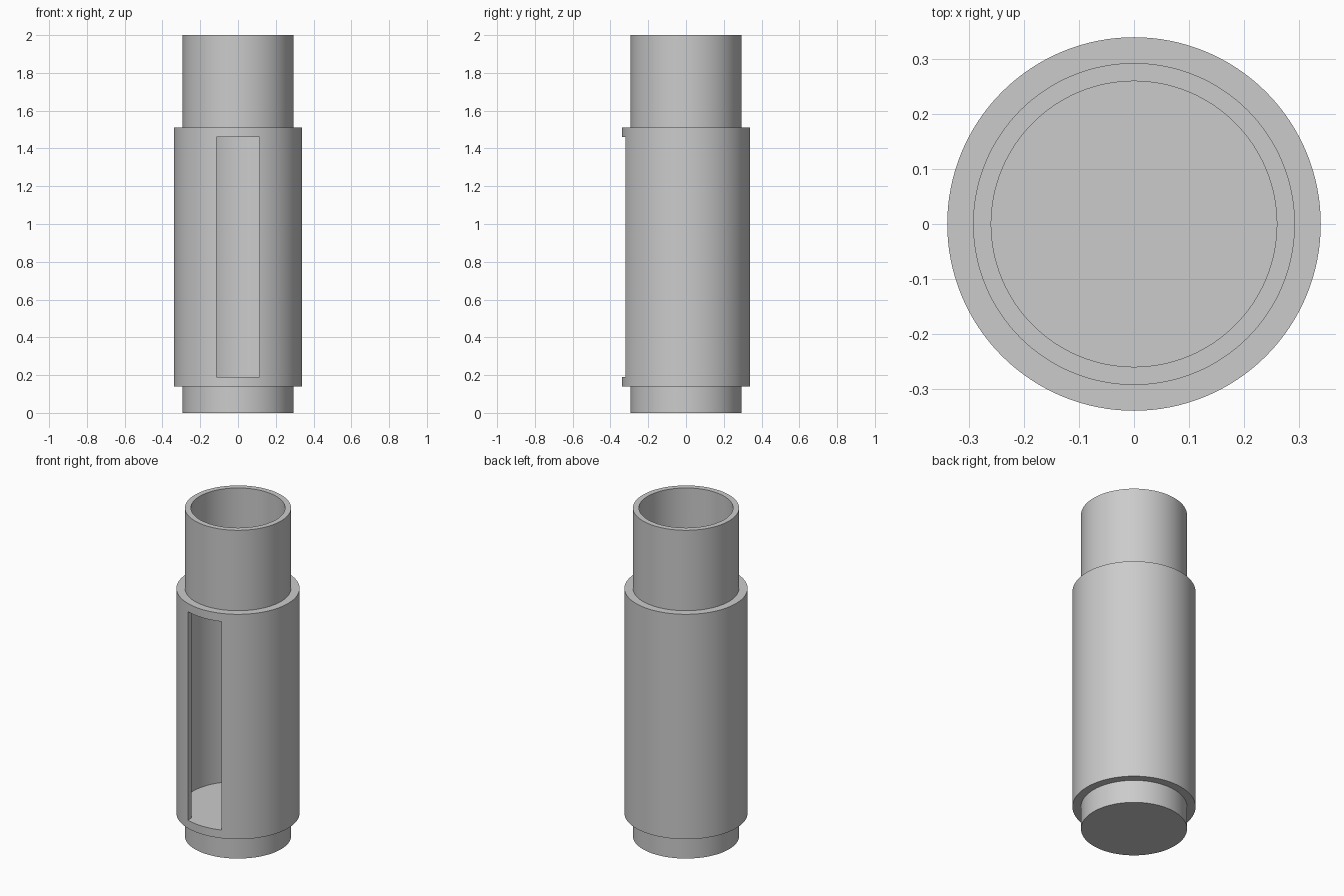
import bpy
import bmesh
import math

cube = bpy.data.objects.get("Cube")
if cube:
    bpy.data.objects.remove(cube)

SIDES = 128
OUTER, TUBE, BORE, CHAMBER = 0.34, 0.293, 0.26, 0.307
SLEEVE_LOW, SLEEVE_HIGH = 0.14, 1.51
FLOOR, CEILING, TOP = 0.19, 1.46, 2.0
WINDOW_WIDTH = 0.226

grey = bpy.data.materials.new("plain grey")
grey.use_nodes = True
colour = (0.6, 0.6, 0.6, 1)
grey.diffuse_color = colour
grey.node_tree.nodes["Principled BSDF"].inputs["Base Color"].default_value = colour


def add_object(name, bm):
    bmesh.ops.recalc_face_normals(bm, faces=bm.faces)
    mesh = bpy.data.meshes.new(name)
    bm.to_mesh(mesh)
    bm.free()
    mesh.materials.append(grey)
    obj = bpy.data.objects.new(name, mesh)
    bpy.context.collection.objects.link(obj)
    return obj


def lathe(name, profile):
    bm = bmesh.new()
    verts = [bm.verts.new((r, 0, z)) for r, z in profile]
    edges = [bm.edges.new(pair) for pair in zip(verts, verts[1:])]
    bmesh.ops.spin(bm, geom=verts + edges, cent=(0, 0, 0), axis=(0, 0, 1),
                   angle=math.tau, steps=SIDES)
    bmesh.ops.remove_doubles(bm, verts=bm.verts, dist=0.0001)
    return add_object(name, bm)


# Closed base, wide sleeve and open neck with a hollow chamber inside
body = lathe("tube_body", [
    (0, 0), (TUBE, 0), (TUBE, SLEEVE_LOW), (OUTER, SLEEVE_LOW),
    (OUTER, SLEEVE_HIGH), (TUBE, SLEEVE_HIGH), (TUBE, TOP), (BORE, TOP),
    (BORE, CEILING), (CHAMBER, CEILING), (CHAMBER, FLOOR), (0, FLOOR)])

# Tall window cut through the front of the sleeve
bm = bmesh.new()
bmesh.ops.create_cube(bm, size=1)
bmesh.ops.scale(bm, vec=(WINDOW_WIDTH, 0.3, CEILING - FLOOR), verts=bm.verts)
bmesh.ops.translate(bm, vec=(0, -0.36, (CEILING + FLOOR) / 2), verts=bm.verts)
cutter = add_object("window_cutter", bm)

cut = body.modifiers.new("window", "BOOLEAN")
cut.operation = "DIFFERENCE"
cut.solver = "EXACT"
cut.object = cutter
bpy.ops.object.select_all(action="DESELECT")
bpy.context.view_layer.objects.active = body
body.select_set(True)
bpy.ops.object.modifier_apply(modifier=cut.name)
bpy.data.objects.remove(cutter)

# Smooth round walls with crisp rims
bpy.ops.object.shade_smooth_by_angle(angle=math.radians(30))
